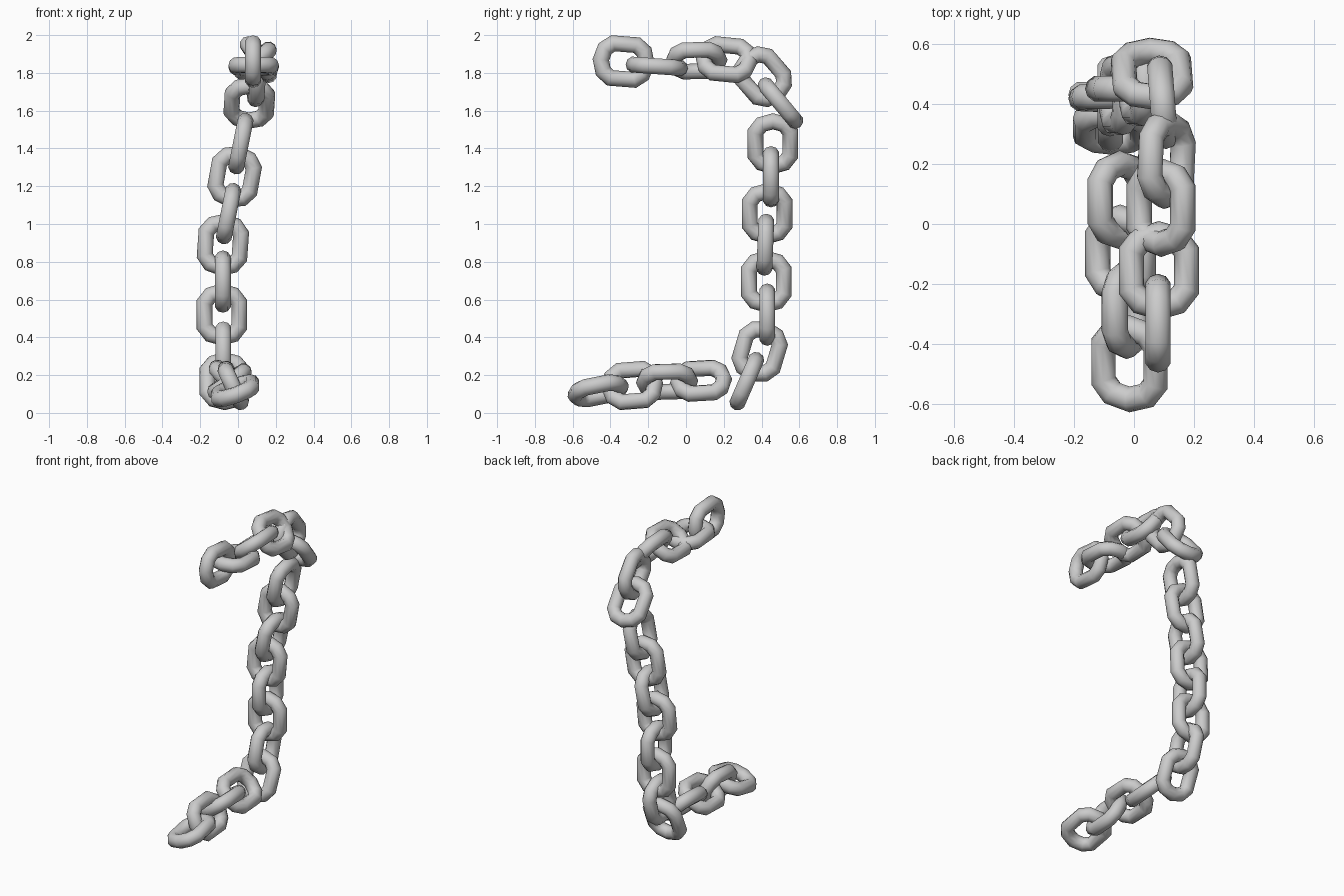
import bpy, bmesh
from math import sin, cos, pi, radians
from mathutils import Vector, Matrix

if "Cube" in bpy.data.objects:
    bpy.data.objects.remove(bpy.data.objects["Cube"])

TUBE_R, TUBE_SIDES = 0.044, 10


def link_mesh():
    """One chain link: round bar swept round a ten-point rounded loop (long axis Y)."""
    end = [(0.092, 0.063), (0.060, 0.104), (0, 0.121), (-0.060, 0.104), (-0.092, 0.063)]
    path = [Vector((x, y, 0)) for x, y in end + [(-x, -y) for x, y in end]]
    n = len(path)
    bm = bmesh.new()
    rings = []
    for i, p in enumerate(path):
        a = (p - path[i - 1]).normalized()
        b = (path[(i + 1) % n] - p).normalized()
        out = (a + b).normalized().cross(Vector((0, 0, 1)))
        ring = []
        for k in range(TUBE_SIDES):
            t = 2 * pi * k / TUBE_SIDES
            ring.append(bm.verts.new(p + TUBE_R * (cos(t) * out + sin(t) * Vector((0, 0, 1)))))
        rings.append(ring)
    for i in range(n):
        r, s = rings[i], rings[(i + 1) % n]
        for k in range(TUBE_SIDES):
            m = (k + 1) % TUBE_SIDES
            bm.faces.new((r[k], s[k], s[m], r[m]))
    bmesh.ops.recalc_face_normals(bm, faces=bm.faces)
    me = bpy.data.meshes.new("chain_link")
    bm.to_mesh(me)
    bm.free()
    for f in me.polygons:
        f.use_smooth = True
    return me


MESH = link_mesh()


def place(name, centre, axis, across):
    """Place a link by centre, long axis and the direction of its width."""
    v = Vector(axis).normalized()
    u = Vector(across)
    u = (u - u.dot(v) * v).normalized()
    ob = bpy.data.objects.new(name, MESH)
    bpy.context.collection.objects.link(ob)
    rot = Matrix((u, v, u.cross(v))).transposed().to_4x4()
    ob.matrix_world = Matrix.Translation(centre) @ rot


def roll(deg):
    return (cos(radians(deg)), 0, sin(radians(deg)))


# Upper and lower runs lying along Y: centre, axis, roll of the width
runs = {
    "upper_link": [
        ((0.08, -0.33, 1.86), (0, 1, -0.08), 90),
        ((0.083, -0.155, 1.835), (0, 1, -0.07), 0),
        ((0.09, 0.055, 1.865), (0, 1, 0.03), 38),
        ((0.108, 0.214, 1.87), (0.05, 1, -0.1), 125),
        ((0.095, 0.405, 1.78), (-0.05, 0.65, -0.75), 90),
        ((0.06, 0.50, 1.64), (-0.05, 0.64, -0.77), 0),
    ],
    "lower_link": [
        ((-0.047, 0.08, 0.17), (0, 1, 0.06), 135),
        ((-0.045, -0.10, 0.165), (0, 1, 0.03), 35),
        ((-0.025, -0.285, 0.145), (0, 1, 0.08), 115),
        ((-0.015, -0.465, 0.117), (0, 1, 0.2), 20),
    ],
}
for name, links in runs.items():
    for i, (c, axis, r) in enumerate(links):
        place(f"{name}_{i + 1}", c, axis, roll(r))

# Upright run: links alternate between facing sideways and facing front
upright = [
    ((0.015, 0.46, 1.425), (0.2, 0, 1)),
    ((-0.018, 0.45, 1.25), (0.18, 0, 1)),
    ((-0.05, 0.43, 1.055), (0.2, 0, 1)),
    ((-0.08, 0.42, 0.89), (0.07, 0.04, 1)),
    ((-0.08, 0.425, 0.695), (0, 0, 1)),
    ((-0.085, 0.43, 0.52), (0, 0, 1)),
    ((-0.078, 0.39, 0.325), (0, 0.3, 1)),
    ((-0.07, 0.322, 0.168), (0, 0.4, 0.92)),
]
for i, (c, axis) in enumerate(upright):
    place(f"upright_link_{i + 1}", c, axis, (0, 1, 0) if i % 2 == 0 else (1, 0, 0))
